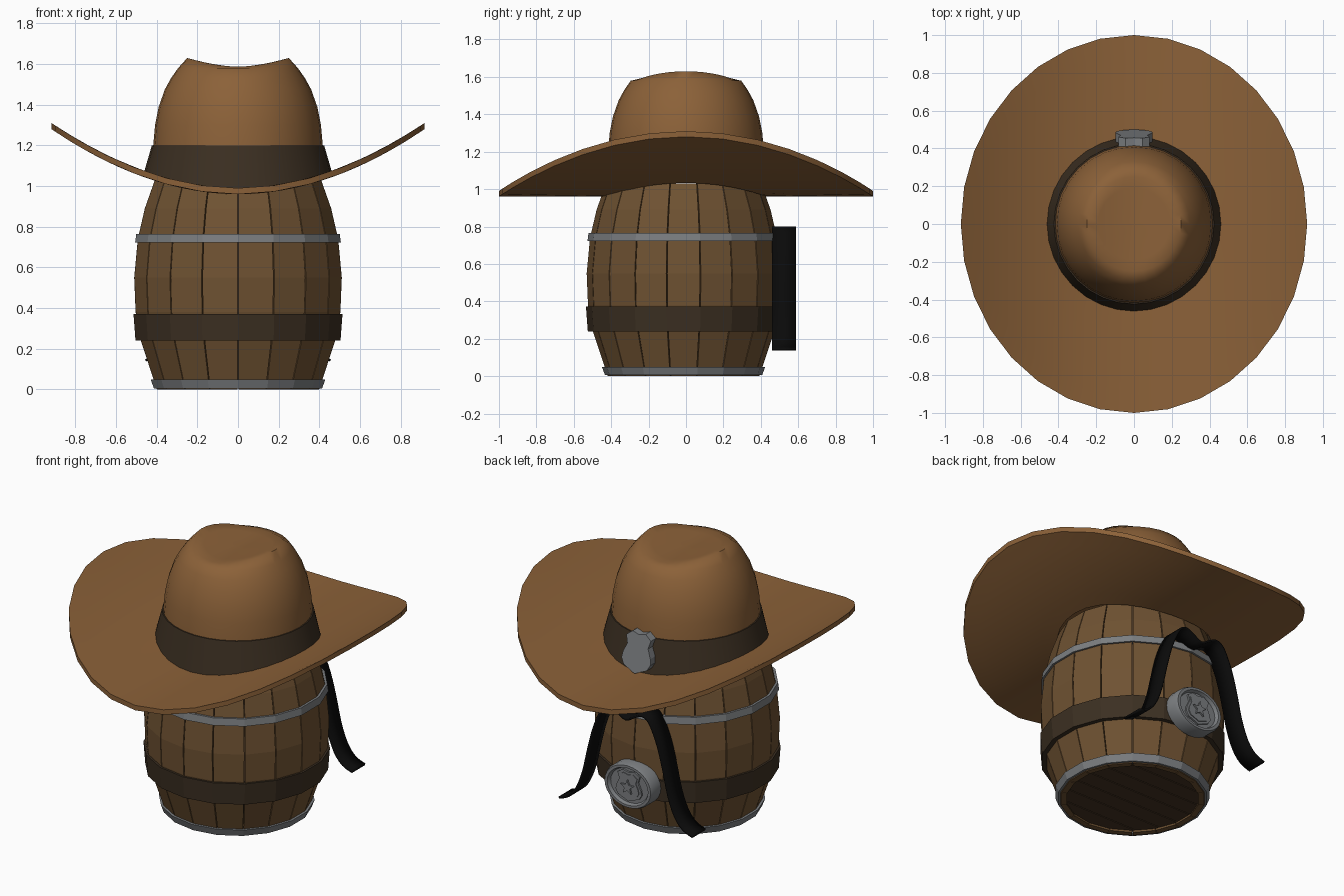
import bpy, bmesh
from math import sin, cos, pi, radians

if "Cube" in bpy.data.objects:
    bpy.data.objects.remove(bpy.data.objects["Cube"])

def material(name, rgb):
    m = bpy.data.materials.new(name)
    m.diffuse_color = (*rgb, 1)
    m.use_nodes = True
    m.node_tree.nodes["Principled BSDF"].inputs["Base Color"].default_value = m.diffuse_color
    return m

FELT = material("felt", (0.26, 0.12, 0.04))
WOOD = material("wood", (0.16, 0.085, 0.032))
DARK_WOOD = material("dark_wood", (0.06, 0.033, 0.016))
LEATHER = material("leather", (0.045, 0.029, 0.016))
METAL = material("metal", (0.2, 0.21, 0.22))
BLACK = material("black_cloth", (0.003, 0.003, 0.003))
CY = -0.013  # barrel axis in y

def add_grid(bm, rows, wrap_u=True, wrap_v=False, cap=False):
    vs = [[bm.verts.new(p) for p in r] for r in rows]
    n, m = len(rows), len(rows[0])
    for j in range(n if wrap_v else n - 1):
        for i in range(m if wrap_u else m - 1):
            a, b = vs[j], vs[(j + 1) % n]
            bm.faces.new((a[i], a[(i + 1) % m], b[(i + 1) % m], b[i]))
    if cap:
        bm.faces.new(vs[0])
        bm.faces.new(vs[-1])

def finish(bm, name, mat, smooth=None):
    bmesh.ops.recalc_face_normals(bm, faces=bm.faces)
    me = bpy.data.meshes.new(name)
    bm.to_mesh(me)
    bm.free()
    ob = bpy.data.objects.new(name, me)
    bpy.context.collection.objects.link(ob)
    me.materials.append(mat)
    if smooth:
        bpy.ops.object.select_all(action='DESELECT')
        ob.select_set(True)
        bpy.context.view_layer.objects.active = ob
        bpy.ops.object.shade_smooth_by_angle(angle=radians(smooth))
    return ob

def grid(name, rows, mat, smooth=None, **kw):
    bm = bmesh.new()
    add_grid(bm, rows, **kw)
    return finish(bm, name, mat, smooth)

def ring(r, z, sides=18, cy=CY):
    return [(r * cos(2 * pi * i / sides - pi / 2), cy + r * sin(2 * pi * i / sides - pi / 2), z)
            for i in range(sides)]

def hoop(name, z0, r0, z1, r1, mat, depth=0.04):
    rows = [ring(r0 - depth, z0), ring(r0, z0), ring(r1, z1), ring(r1 - depth, z1)]
    grid(name, rows, mat, wrap_v=True)

def plate(name, outline, y0, y1, cz, mat, shear=0.0):
    rows = [[(x, y - shear * z, cz + z) for x, z in outline] for y in (y0, y1)]
    grid(name, rows, mat, cap=True)

def mirrored(half, sx, sz):
    pts = half + [(-x, z) for x, z in reversed(half[1:-1])]
    return [(x * sx, z * sz) for x, z in pts]

# Barrel staves
PROFILE = [(0.405, 0.0), (0.485, 0.24), (0.511, 0.38), (0.518, 0.55),
           (0.5, 0.74), (0.465, 0.89), (0.415, 1.03)]
bm = bmesh.new()
for i in range(18):
    a0, a1 = radians(20 * i - 89.7), radians(20 * i - 70.3)
    rows = []
    for r, z in PROFILE:
        rows.append([(q * cos(a), CY + q * sin(a), z)
                     for q, a in ((r, a0), (r, a1), (r - 0.035, a1), (r - 0.035, a0))])
    add_grid(bm, rows, cap=True)
finish(bm, "barrel_staves", WOOD)

# Dark core behind the stave gaps
core = [(r - 0.02, max(z, 0.035)) for r, z in PROFILE]
grid("barrel_core", [ring(r, z) for r, z in core], DARK_WOOD, cap=True)

# Floor planks, running along x
bm = bmesh.new()
N, R = 7, 0.385
for k in range(N):
    part = bmesh.new()
    add_grid(part, [ring(R, 0.015), ring(R, 0.05)], cap=True)
    for y, s in ((-R + 2 * R * k / N + 0.003, -1), (-R + 2 * R * (k + 1) / N - 0.003, 1)):
        geom = part.verts[:] + part.edges[:] + part.faces[:]
        bmesh.ops.bisect_plane(part, geom=geom, plane_co=(0, CY + y, 0),
                               plane_no=(0, s, 0), clear_outer=True)
    bmesh.ops.holes_fill(part, edges=[e for e in part.edges if e.is_boundary])
    tmp = bpy.data.meshes.new("tmp")
    part.to_mesh(tmp)
    part.free()
    bm.from_mesh(tmp)
    bpy.data.meshes.remove(tmp)
finish(bm, "barrel_floor_planks", DARK_WOOD)

# Hoops and belt
hoop("bottom_hoop", 0.005, 0.42, 0.048, 0.436, METAL, 0.03)
hoop("top_hoop", 0.722, 0.514, 0.765, 0.508, METAL)
hoop("belt", 0.24, 0.512, 0.372, 0.522, LEATHER)

# Hat brim, rolled up at the sides
def brim_z(x):
    return 0.96 + 0.32 * (abs(x) / 0.917) ** 1.95

def brim_ring(t, dz):
    pts = []
    for i in range(32):
        a = 2 * pi * i / 32
        x = (0.43 + 0.487 * t) * cos(a)
        pts.append((x, (0.43 + 0.57 * t) * sin(a), brim_z(x) + dz))
    return pts

T = [k / 6 for k in range(7)]
rows = [brim_ring(t, 0.03) for t in T] + [brim_ring(t, 0.0) for t in reversed(T)]
grid("hat_brim", rows, FELT, 40, wrap_v=True)

# Crown with a dip running front to back
def crown_ring(r, z):
    pts = []
    for x, y, _ in ring(r, 0, 32, 0):
        zz = z if z else 1.587 + 0.043 * min(1, abs(x) / 0.25) ** 1.7
        pts.append((x, y, zz))
    return pts

SIDE = [(0.425, 1.1), (0.417, 1.2), (0.408, 1.3), (0.39, 1.39), (0.36, 1.475),
        (0.33, 1.53), (0.295, 1.58)]
rows = [crown_ring(r, z) for r, z in SIDE]
rows += [crown_ring(r, None) for r in (0.25, 0.19, 0.12, 0.06, 0.01)]
grid("hat_crown", rows, FELT, 60, cap=True)

# Hat band, its lower edge following the brim
def band_ring(r, z=None):
    return [(x, y, z or brim_z(x) + 0.02) for x, y, _ in ring(r, 0, 32, 0)]

grid("hat_band", [band_ring(0.43), band_ring(0.463), band_ring(0.424, 1.2), band_ring(0.405, 1.2)],
     LEATHER, 40, wrap_v=True)

# Shield badge on the back of the band
SHIELD = [(0, 0.9), (0.45, 1), (0.85, 0.75), (0.72, 0.35), (0.95, -0.1), (1, -0.4),
          (0.8, -0.7), (0.35, -0.86), (0, -1)]
plate("hat_shield", mirrored(SHIELD, 0.098, 0.118), 0.43, 0.478, 1.112, METAL, 0.2)

# Oval medallion over the belt
def oval(s, y):
    return [(0.165 * s * cos(2 * pi * i / 28), y, 0.325 + 0.135 * s * sin(2 * pi * i / 28))
            for i in range(28)]

rows = [oval(s, y) for s, y in ((1, 0.48), (1, 0.55), (0.95, 0.568), (0.84, 0.568), (0.78, 0.548))]
grid("medallion", rows, METAL, 30, cap=True)
plate("medallion_shield", mirrored(SHIELD, 0.088, 0.094), 0.54, 0.559, 0.325, METAL)
plate("medallion_inset", mirrored(SHIELD, 0.072, 0.078), 0.55, 0.564, 0.325, METAL)
star = [((0.046 if i % 2 == 0 else 0.02) * sin(pi * i / 5),
         (0.046 if i % 2 == 0 else 0.02) * cos(pi * i / 5)) for i in range(10)]
plate("medallion_star", star, 0.55, 0.575, 0.322, METAL)

# Draped ribbon, a strip swept along a smooth path
half = [(0, 0.745), (0.06, 0.775), (0.11, 0.795), (0.16, 0.765), (0.215, 0.645), (0.255, 0.5),
        (0.29, 0.35), (0.335, 0.235), (0.39, 0.17), (0.455, 0.143)]
path = [(-x, z) for x, z in reversed(half[1:])] + half
ext = [path[0]] + path + [path[-1]]
pts = []
for a, b, c, d in zip(ext, ext[1:], ext[2:], ext[3:]):
    for t in (0, 1 / 3, 2 / 3):
        pts.append([0.5 * (2 * q + (r - p) * t + (2 * p - 5 * q + 4 * r - s) * t * t
                           + (3 * q - p - 3 * r + s) * t ** 3) for p, q, r, s in zip(a, b, c, d)])
pts.append(path[-1])
ribbon = grid("ribbon", [[(x, 0.46, z), (x, 0.587, z)] for x, z in pts], BLACK, 40, wrap_u=False)
mod = ribbon.modifiers.new("thickness", 'SOLIDIFY')
mod.thickness = 0.012
mod.offset = 0
